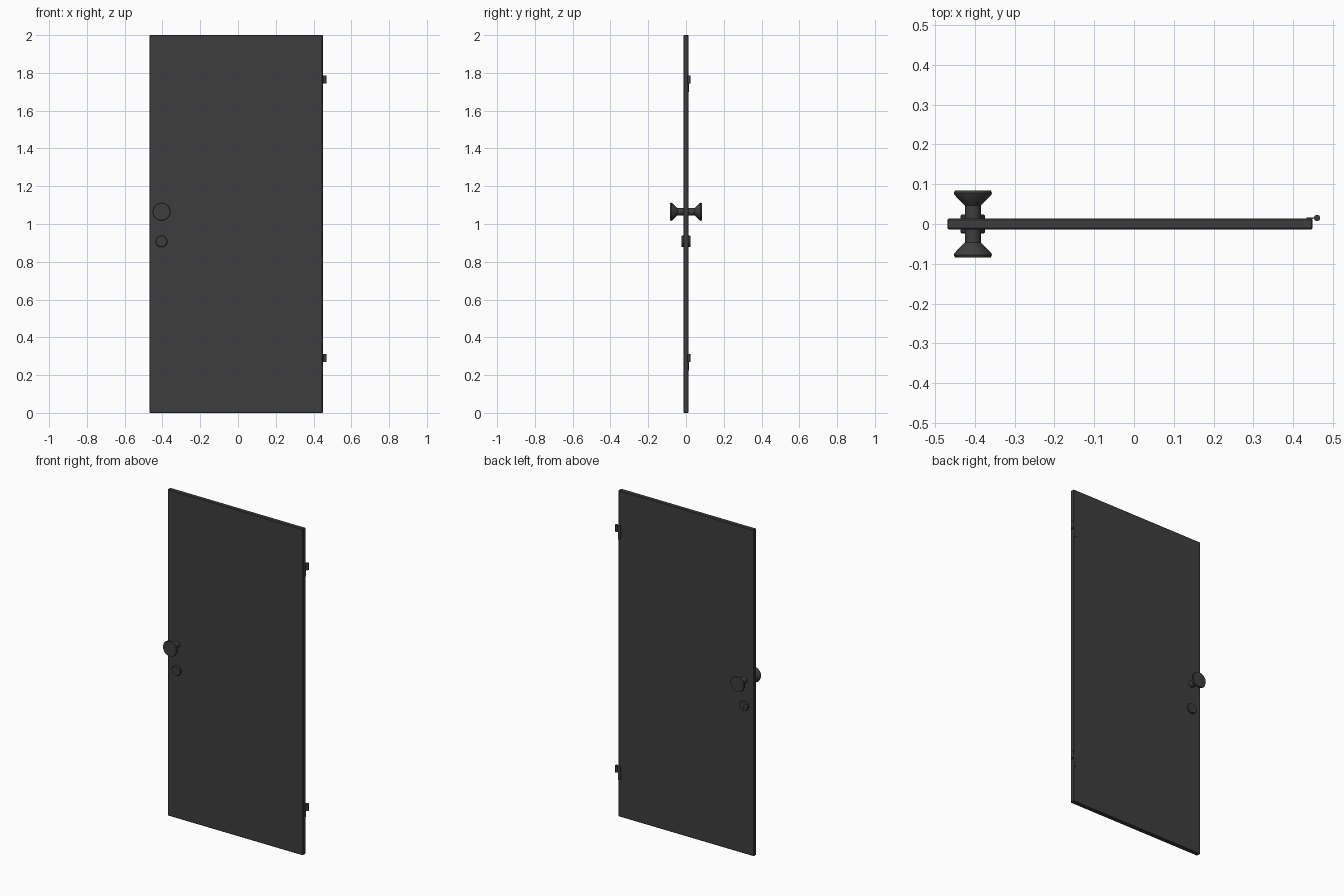
import bpy, bmesh, math
from mathutils import Vector

old = bpy.data.objects.get("Cube")
if old:
    bpy.data.objects.remove(old, do_unlink=True)

dark = bpy.data.materials.new("charcoal")
dark.use_nodes = True
colour = (0.048, 0.048, 0.049, 1)
dark.diffuse_color = colour
dark.node_tree.nodes["Principled BSDF"].inputs["Base Color"].default_value = colour


def finish(name, bm, smooth=False):
    bmesh.ops.recalc_face_normals(bm, faces=bm.faces)
    mesh = bpy.data.meshes.new(name)
    bm.to_mesh(mesh)
    bm.free()
    mesh.materials.append(dark)
    obj = bpy.data.objects.new(name, mesh)
    bpy.context.collection.objects.link(obj)
    if smooth:
        bpy.ops.object.select_all(action='DESELECT')
        obj.select_set(True)
        bpy.context.view_layer.objects.active = obj
        bpy.ops.object.shade_smooth_by_angle(angle=math.radians(30))
    return obj


def box(name, low, high, bevel=0):
    low, high = Vector(low), Vector(high)
    bm = bmesh.new()
    bmesh.ops.create_cube(bm, size=1)
    bmesh.ops.scale(bm, vec=high - low, verts=bm.verts)
    bmesh.ops.translate(bm, vec=(low + high) / 2, verts=bm.verts)
    if bevel:
        bmesh.ops.bevel(bm, geom=list(bm.edges), offset=bevel, segments=1,
                        affect='EDGES', profile=0.5)
    return finish(name, bm)


def lathe(name, profile, centre, axis, side=1, steps=32):
    """Turn (radius, distance) points about the y or z axis and cap both ends."""
    bm = bmesh.new()
    rings = []
    for radius, d in profile:
        ring = []
        for i in range(steps):
            a = math.tau * i / steps
            u, v, w = radius * math.cos(a), radius * math.sin(a), d * side
            p = (u, w, v) if axis == 'y' else (u, v, w)
            ring.append(bm.verts.new(Vector(p) + Vector(centre)))
        rings.append(ring)
    for a, b in zip(rings, rings[1:]):
        for i in range(steps):
            j = (i + 1) % steps
            bm.faces.new((a[i], a[j], b[j], b[i]))
    bm.faces.new(rings[0])
    bm.faces.new(rings[-1])
    return finish(name, bm, True)


# Door panel
HALF = 0.0135
box("door_panel", (-0.469, -HALF, 0), (0.449, HALF, 2), 0.003)

# Knobs, lock cylinders and keyholes on both faces
X, KNOB_Z, LOCK_Z = -0.405, 1.065, 0.908
knob = [(0.02, 0), (0.02, 0.046), (0.047, 0.074), (0.048, 0.078), (0.045, 0.084)]
lock = [(0.031, 0), (0.031, 0.02), (0.028, 0.024)]
for label, side in (("front", -1), ("back", 1)):
    lathe(label + "_knob", knob, (X, 0, KNOB_Z), 'y', side)
    lathe(label + "_lock", lock, (X, 0, LOCK_Z), 'y', side)
    lathe(label + "_keyhole_ring", [(0.009, 0.023), (0.009, 0.025)],
          (X, 0, LOCK_Z + 0.006), 'y', side, 20)
    near, far = sorted((0.023 * side, 0.025 * side))
    box(label + "_keyhole_slot", (X - 0.004, near, LOCK_Z - 0.016),
        (X + 0.004, far, LOCK_Z))

# Hinges: a barrel beside the door and a leaf hanging on the back face
for label, z in (("lower", 0.29), ("upper", 1.765)):
    lathe(label + "_hinge_barrel", [(0.008, -0.021), (0.008, 0.021)],
          (0.46, 0.015, z), 'z', 1, 16)
    box(label + "_hinge_leaf", (0.433, 0.012, z - 0.065), (0.45, 0.0165, z + 0.021))
    box(label + "_hinge_link", (0.448, 0.0135, z - 0.021), (0.458, 0.0165, z + 0.021))
